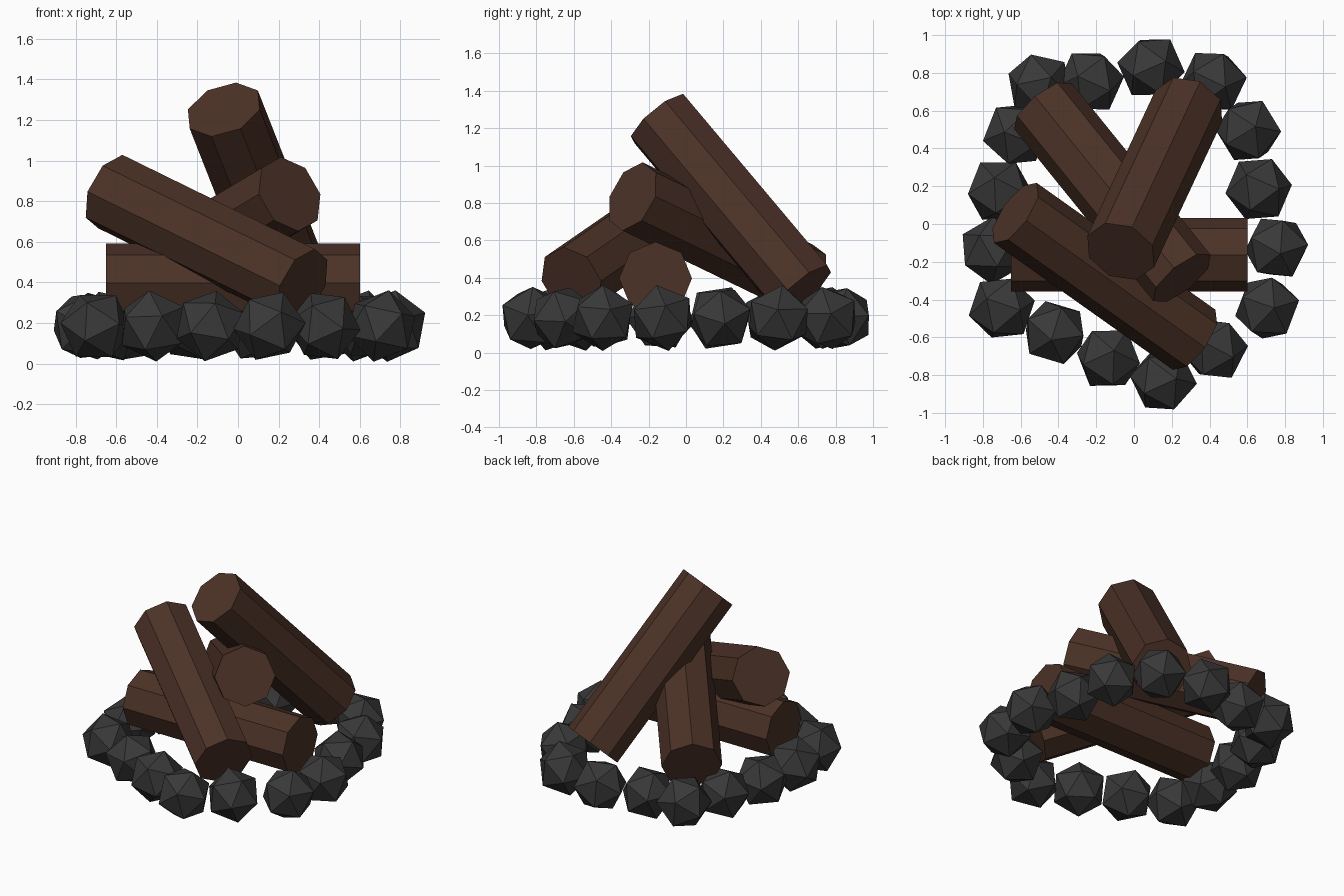
import bpy, random
from mathutils import Vector, Euler

if "Cube" in bpy.data.objects:
    bpy.data.objects.remove(bpy.data.objects["Cube"])

random.seed(4)


def material(name, color):
    m = bpy.data.materials.new(name)
    m.diffuse_color = (*color, 1)
    m.use_nodes = True
    m.node_tree.nodes["Principled BSDF"].inputs["Base Color"].default_value = m.diffuse_color
    return m


wood = material("wood", (0.072, 0.032, 0.02))
rock = material("rock", (0.04, 0.04, 0.04))


def log(name, center, direction):
    """Eight-sided log, one ridge pointing uphill."""
    bpy.ops.mesh.primitive_cylinder_add(vertices=8, radius=0.195, depth=1.25, location=center)
    ob = bpy.context.object
    ob.name = name
    ob.rotation_mode = 'QUATERNION'
    ob.rotation_quaternion = Vector(direction).to_track_quat('Z', 'Y')
    ob.data.materials.append(wood)


# Logs: one lying flat, three stacked across it
log("base_log", (-0.025, -0.163, 0.397), (1, 0, 0))
log("leaning_log", (0.11, 0.24, 0.793), (-0.36, -0.77, 0.916))
log("front_log", (-0.155, -0.277, 0.615), (-0.947, 0.672, 0.464))
log("cross_log", (-0.114, 0.169, 0.615), (0.59, -0.729, 0.352))

# Ring of faceted stones, each turned differently
stones = [(0.09, 0.83), (0.42, 0.755), (0.605, 0.495), (0.66, 0.185),
          (0.755, -0.125), (0.705, -0.445), (0.425, -0.66), (0.155, -0.825),
          (-0.135, -0.71), (-0.42, -0.575), (-0.70, -0.445), (-0.75, -0.14),
          (-0.715, 0.175), (-0.625, 0.475), (-0.50, 0.735), (-0.23, 0.755)]
for i, (x, y) in enumerate(stones):
    turn = Euler([random.uniform(0, 6.28) for _ in range(3)])
    bpy.ops.mesh.primitive_ico_sphere_add(subdivisions=1, radius=0.18,
                                          location=(x, y, 0.185), rotation=turn)
    ob = bpy.context.object
    ob.name = f"ring_stone_{i + 1}"
    ob.data.materials.append(rock)
